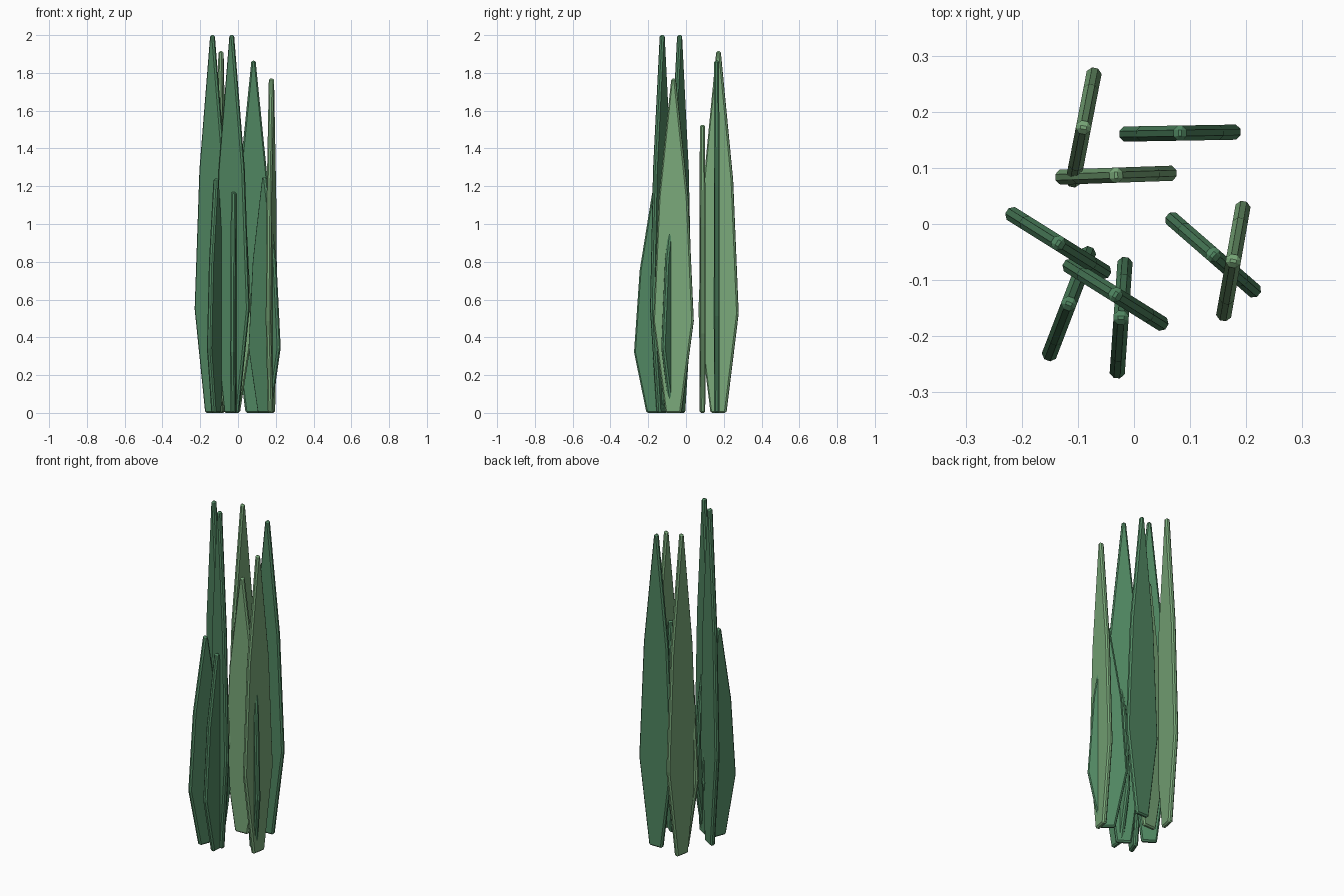
import bpy, bmesh
from math import radians

if "Cube" in bpy.data.objects:
    bpy.data.objects.remove(bpy.data.objects["Cube"])

def material(name, col):
    m = bpy.data.materials.new(name)
    m.diffuse_color = (*col, 1)
    m.use_nodes = True
    m.node_tree.nodes["Principled BSDF"].inputs["Base Color"].default_value = m.diffuse_color
    return m

DARK = material("dark_green", (0.08, 0.24, 0.12))
LIGHT = material("light_green", (0.19, 0.39, 0.19))

# half outline of a leaf: half width, fraction of leaf height
PROFILE = [(0.042, 0.0), (0.108, 0.275), (0.078, 0.645), (0.011, 1.0)]
THICK = 0.027

def leaf(name, x, y, height, angle, mat):
    """Flat tapered blade with chamfered rim, turned about z."""
    pts = [(w, t * height) for w, t in PROFILE]
    pts += [(-w, z) for w, z in reversed(pts)]
    bm = bmesh.new()
    f = bm.faces.new([bm.verts.new((w, -THICK / 2, z)) for w, z in pts])
    new = bmesh.ops.extrude_face_region(bm, geom=[f])["geom"]
    bmesh.ops.translate(bm, vec=(0, THICK, 0),
                        verts=[v for v in new if isinstance(v, bmesh.types.BMVert)])
    bmesh.ops.recalc_face_normals(bm, faces=bm.faces)
    me = bpy.data.meshes.new(name)
    bm.to_mesh(me)
    bm.free()
    me.materials.append(mat)
    ob = bpy.data.objects.new(name, me)
    bpy.context.collection.objects.link(ob)
    ob.location = (x, y, 0)
    ob.rotation_euler.z = radians(angle)
    bev = ob.modifiers.new("rim", 'BEVEL')
    bev.width = 0.008
    bev.segments = 1
    bev.limit_method = 'ANGLE'
    bev.angle_limit = radians(35)

# leaves: x, y, height, turn, colour
LEAVES = [
    (-0.090, 0.172, 1.915, 79, LIGHT),
    (-0.032, 0.087, 1.525, 2, LIGHT),
    (0.082, 0.162, 1.865, 1, DARK),
    (-0.135, -0.034, 2.0, -32, DARK),
    (-0.033, -0.126, 2.0, -32, DARK),
    (-0.116, -0.142, 1.24, 69, DARK),
    (-0.023, -0.167, 1.17, 86, DARK),
    (0.141, -0.055, 1.25, -41, DARK),
    (0.177, -0.066, 1.77, 80, LIGHT),
]
for i, (x, y, h, a, m) in enumerate(LEAVES, 1):
    leaf(f"leaf_{i}", x, y, h, a, m)
